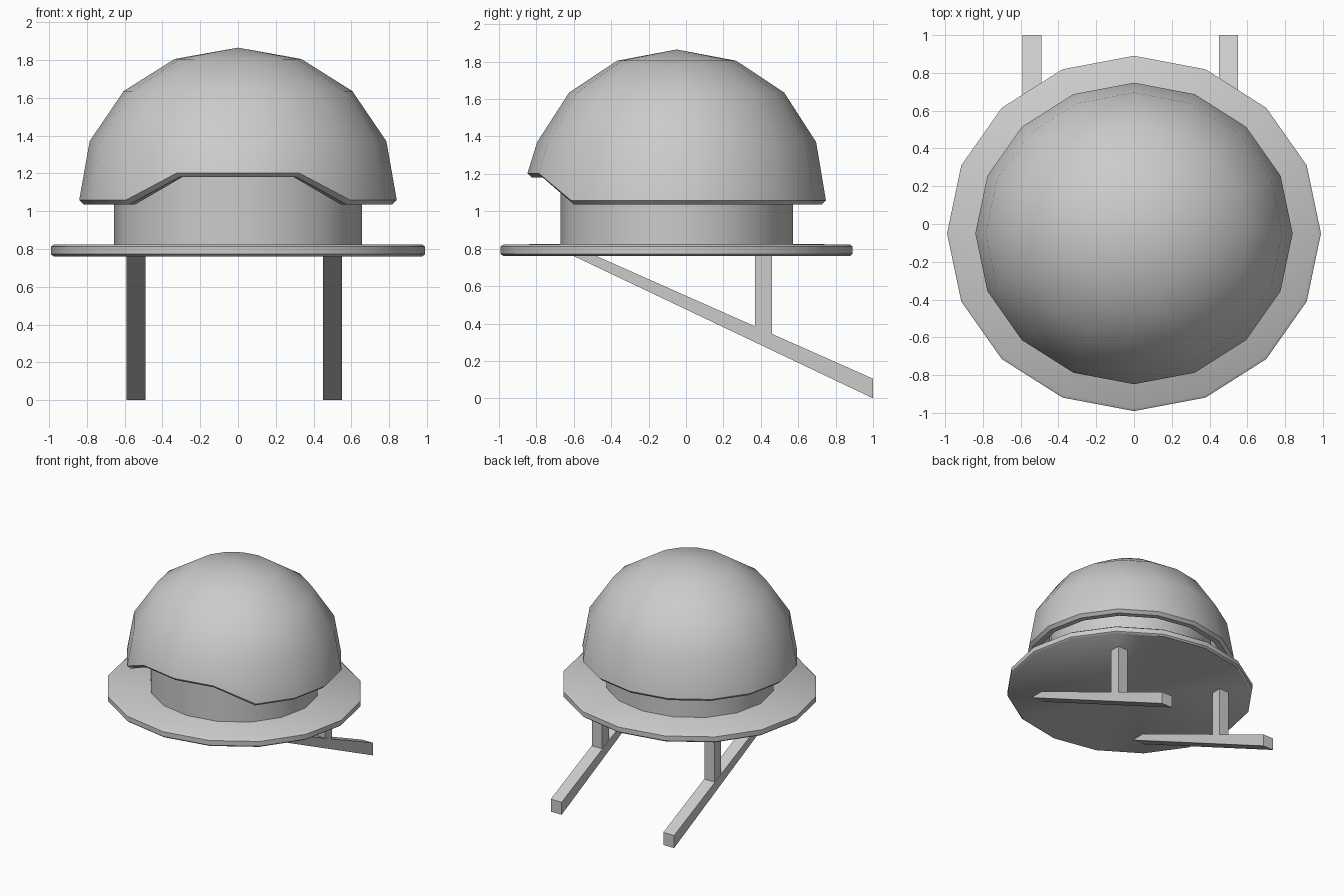
import bpy, bmesh
from math import sin, cos, pi, radians

if "Cube" in bpy.data.objects:
    bpy.data.objects.remove(bpy.data.objects["Cube"], do_unlink=True)

SIDES = 16
CENTRE_Y = -0.05
DEPTH = 0.95   # rings are slightly shorter front to back

GREY = (0.6, 0.6, 0.6, 1)
grey = bpy.data.materials.new("plain grey")
grey.use_nodes = True
grey.diffuse_color = GREY
grey.node_tree.nodes["Principled BSDF"].inputs["Base Color"].default_value = GREY


def finish(name, bm, smooth):
    bmesh.ops.recalc_face_normals(bm, faces=bm.faces)
    mesh = bpy.data.meshes.new(name)
    bm.to_mesh(mesh)
    bm.free()
    mesh.materials.append(grey)
    obj = bpy.data.objects.new(name, mesh)
    bpy.context.collection.objects.link(obj)
    if smooth:
        bpy.ops.object.select_all(action='DESELECT')
        obj.select_set(True)
        bpy.context.view_layer.objects.active = obj
        bpy.ops.object.shade_smooth_by_angle(angle=radians(40))
    return obj


def lathe(name, profile, lift=lambda i, z: 0):
    """Spin a (radius, height) profile; radius 0 makes a pole."""
    bm = bmesh.new()
    rings = []
    for r, z in profile:
        if r == 0:
            rings.append([bm.verts.new((0, CENTRE_Y, z))] * SIDES)
            continue
        ring = []
        for i in range(SIDES):
            a = 2 * pi * i / SIDES   # index 0 faces the front
            ring.append(bm.verts.new((r * sin(a), CENTRE_Y - r * DEPTH * cos(a),
                                      z + lift(i, z))))
        rings.append(ring)
    for low, high in zip(rings, rings[1:]):
        for i in range(SIDES):
            j = (i + 1) % SIDES
            corners = dict.fromkeys((low[i], low[j], high[j], high[i]))
            bm.faces.new(list(corners))
    return finish(name, bm, True)


def extrude_side(name, outline, x, width):
    """Extrude a (y, z) outline sideways, centred on x."""
    bm = bmesh.new()
    left, right = ([bm.verts.new((x + s * width / 2, y, z)) for y, z in outline]
                   for s in (1, -1))
    bm.faces.new(left)
    bm.faces.new(right)
    for i in range(len(outline)):
        j = (i + 1) % len(outline)
        bm.faces.new((left[i], left[j], right[j], right[i]))
    return finish(name, bm, False)


# Domed shell with a thick rim, raised over the front opening
def front_notch(i, z):
    return 0.145 if z < 1.1 and i in (0, 1, SIDES - 1) else 0


lathe("dome", [(0, 1.865), (0.335, 1.805), (0.605, 1.635), (0.785, 1.37),
               (0.84, 1.058), (0.815, 1.035), (0.77, 1.035),
               (0.72, 1.35), (0.55, 1.59), (0.3, 1.74), (0, 1.79)], front_notch)

# Drum under the dome
lathe("drum", [(0, 0.79), (0.655, 0.79), (0.655, 1.25), (0, 1.25)])

# Round platform with softened edges
lathe("platform", [(0, 0.76), (0.975, 0.76), (0.99, 0.772), (0.99, 0.812),
                   (0.975, 0.823), (0, 0.828)])

# Sloping beams and the posts that brace them
for side, x in (("right", -0.54), ("left", 0.5)):
    extrude_side(side + "_beam", [(-0.62, 0.77), (1, 0), (1, 0.105), (-0.5, 0.77)], x, 0.1)
    extrude_side(side + "_post", [(0.37, 0.34), (0.46, 0.3), (0.46, 0.78), (0.37, 0.78)], x, 0.09)
